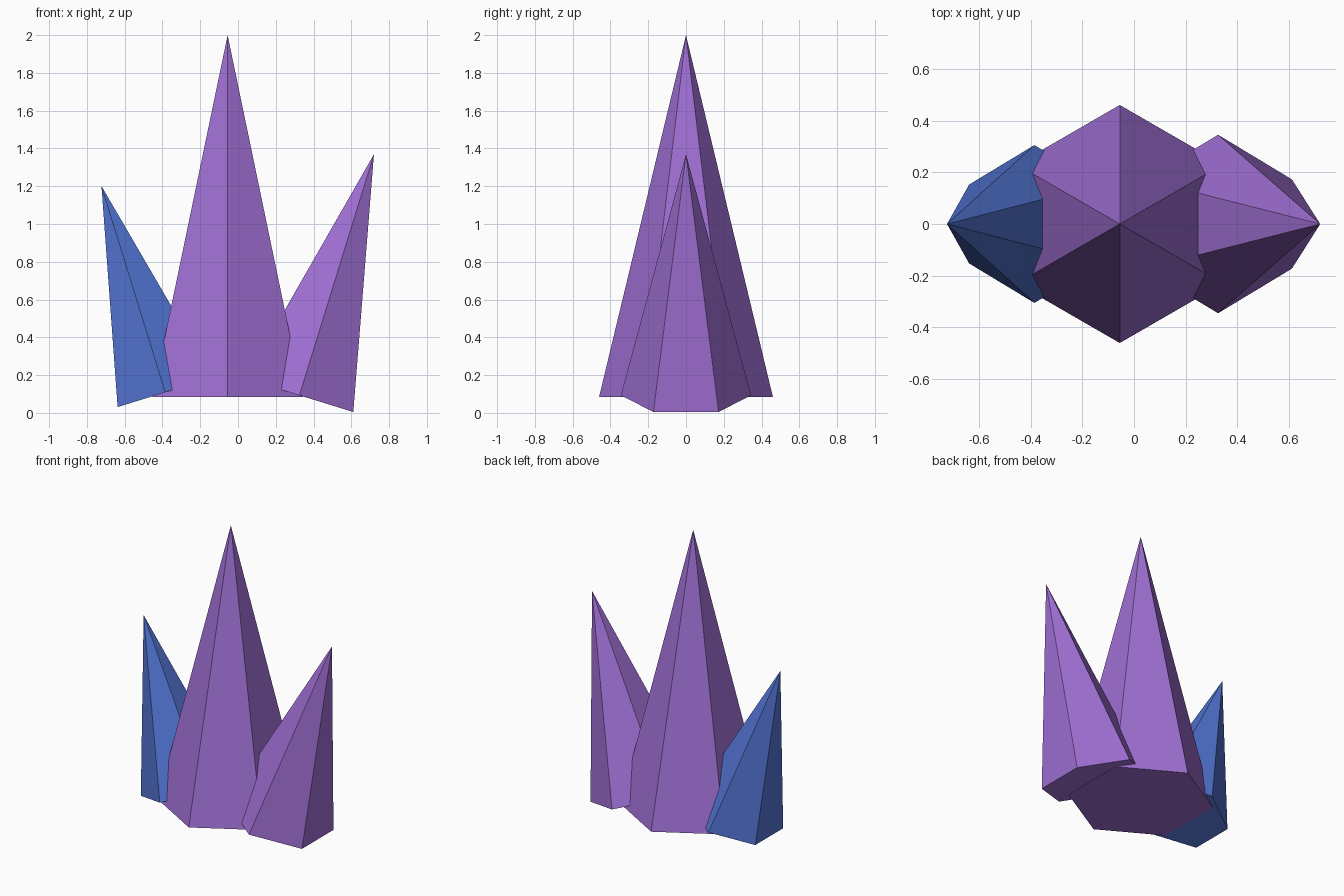
import bpy, bmesh, math
from mathutils import Matrix, Vector

if "Cube" in bpy.data.objects:
    bpy.data.objects.remove(bpy.data.objects["Cube"])


def material(name, color):
    m = bpy.data.materials.new(name)
    m.diffuse_color = (*color, 1)
    m.use_nodes = True
    m.node_tree.nodes["Principled BSDF"].inputs["Base Color"].default_value = m.diffuse_color
    return m


purple = material("purple_crystal", (0.345, 0.158, 0.65))
blue = material("blue_crystal", (0.083, 0.17, 0.63))


def crystal(name, base, radius, height, lean, mat):
    """Six-sided spike with a closed base, leaning about the y axis."""
    bm = bmesh.new()
    place = Matrix.Translation(base) @ Matrix.Rotation(lean, 4, 'Y')
    ring = []
    for i in range(6):
        a = math.radians(90 + 60 * i)
        p = Vector((radius * math.cos(a), radius * math.sin(a), 0))
        ring.append(bm.verts.new(place @ p))
    tip = bm.verts.new(place @ Vector((0, 0, height)))
    bm.faces.new(ring[::-1])
    for i in range(6):
        bm.faces.new((ring[i], ring[(i + 1) % 6], tip))
    mesh = bpy.data.meshes.new(name)
    bm.to_mesh(mesh)
    bm.free()
    mesh.materials.append(mat)
    obj = bpy.data.objects.new(name, mesh)
    bpy.context.collection.objects.link(obj)


# Tall upright centre spike and two smaller spikes leaning outward
crystal("centre_crystal", (-0.055, 0, 0.085), 0.46, 1.915, 0, purple)
crystal("right_crystal", (0.325, 0, 0.093), 0.345, 1.336, 0.3, purple)
crystal("left_crystal", (-0.385, 0, 0.109), 0.305, 1.143, -0.3, blue)
